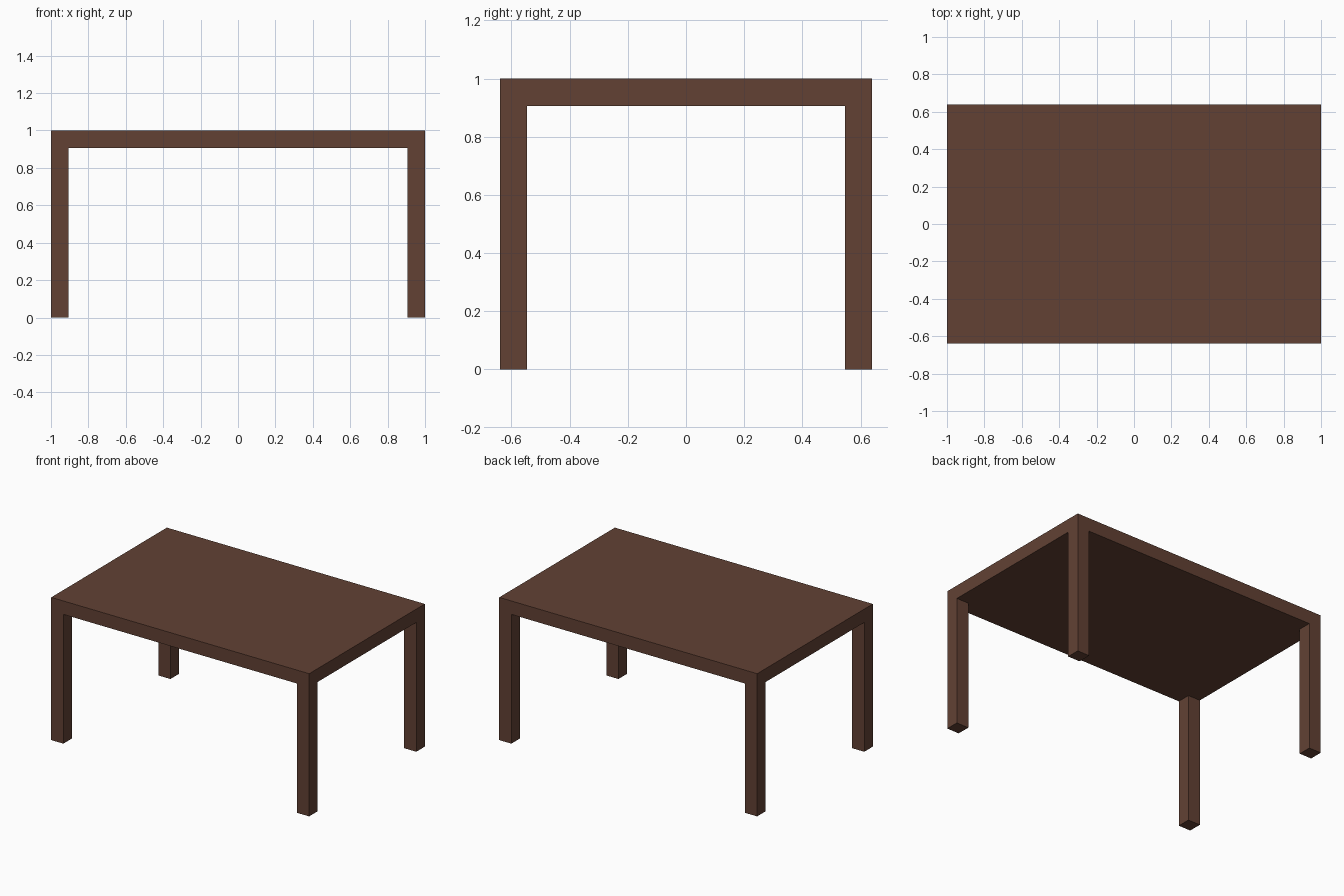
import bpy

if "Cube" in bpy.data.objects:
    bpy.data.objects.remove(bpy.data.objects["Cube"])

HX, HY, H = 1.0, 0.64, 1.0   # half length, half depth, height
T = 0.094                    # top thickness and leg width

wood = bpy.data.materials.new("brown wood")
wood.diffuse_color = (0.122, 0.053, 0.034, 1)
wood.use_nodes = True
wood.node_tree.nodes["Principled BSDF"].inputs["Base Color"].default_value = wood.diffuse_color


def box(name, lo, hi):
    """Axis-aligned box between two corners."""
    centre = [(a + b) / 2 for a, b in zip(lo, hi)]
    bpy.ops.mesh.primitive_cube_add(size=1, location=centre)
    ob = bpy.context.object
    ob.name = name
    ob.scale = [b - a for a, b in zip(lo, hi)]
    bpy.ops.object.transform_apply(location=False, rotation=False, scale=True)
    ob.data.materials.append(wood)
    return ob


# Table top
box("table_top", (-HX, -HY, H - T), (HX, HY, H))

# Four square legs, flush with the corners
for sx, side in ((-1, "left"), (1, "right")):
    for sy, end in ((-1, "front"), (1, "back")):
        cx, cy = sx * (HX - T / 2), sy * (HY - T / 2)
        box(f"{end}_{side}_leg",
            (cx - T / 2, cy - T / 2, 0), (cx + T / 2, cy + T / 2, H - T))
